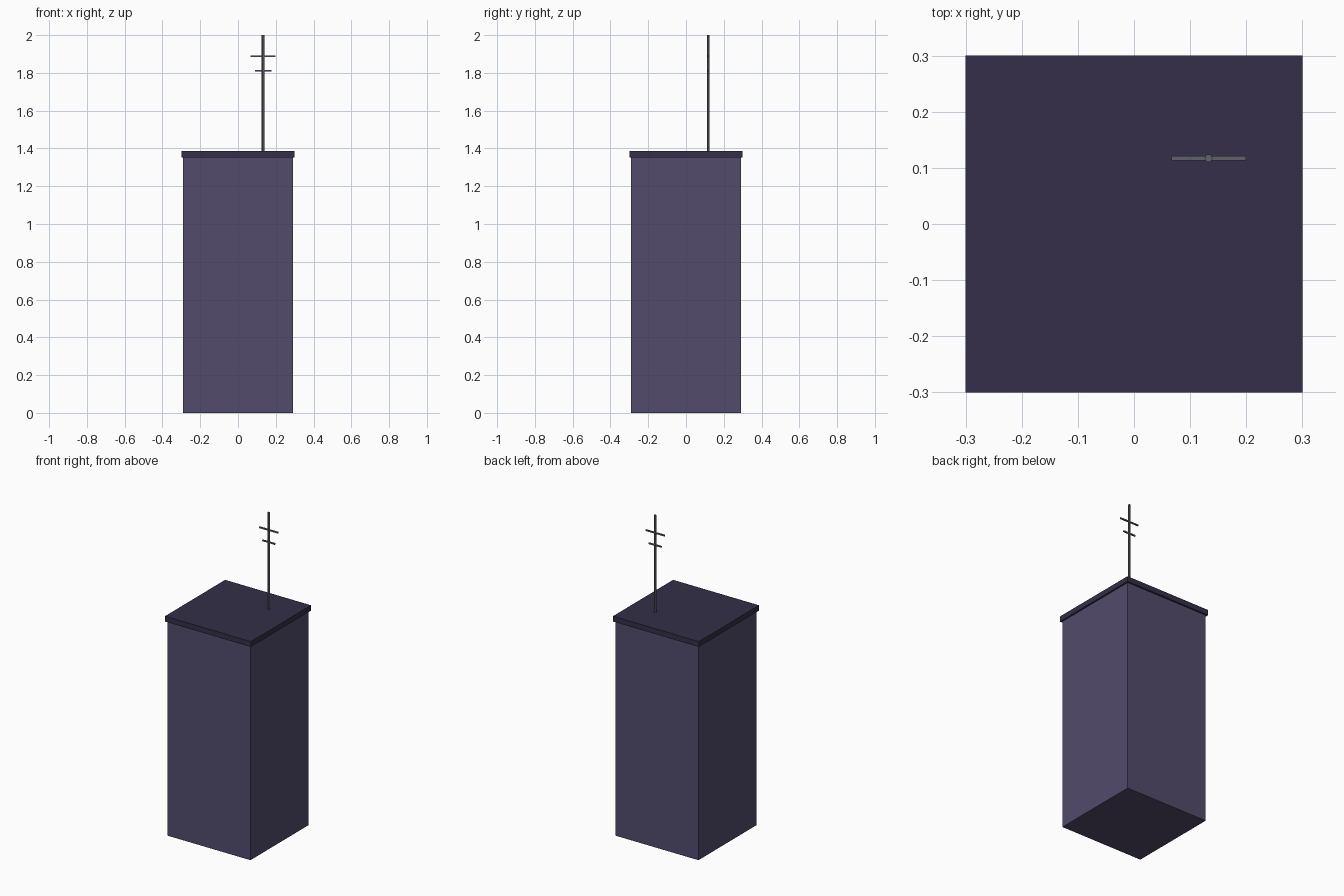
import bpy, math

if "Cube" in bpy.data.objects:
    bpy.data.objects.remove(bpy.data.objects["Cube"])

def material(name, rgb):
    m = bpy.data.materials.new(name)
    m.diffuse_color = (*rgb, 1)
    m.use_nodes = True
    m.node_tree.nodes["Principled BSDF"].inputs["Base Color"].default_value = m.diffuse_color
    return m

wall = material("wall_purple", (0.085, 0.07, 0.15))
roof = material("roof_dark", (0.035, 0.028, 0.065))
metal = material("metal_grey", (0.12, 0.12, 0.15))

def box(name, centre, size, mat):
    bpy.ops.mesh.primitive_cube_add(size=1, location=centre)
    o = bpy.context.object
    o.name = name
    o.scale = size
    bpy.ops.object.transform_apply(location=False, rotation=False, scale=True)
    o.data.materials.append(mat)
    return o

# Tower block and overhanging roof slab
BODY_TOP, ROOF_TOP = 1.353, 1.387
box("tower_body", (0, 0, BODY_TOP / 2), (0.58, 0.58, BODY_TOP), wall)
box("roof_slab", (0, 0, (BODY_TOP + ROOF_TOP) / 2), (0.6, 0.6, ROOF_TOP - BODY_TOP), roof)

# Antenna mast standing on the roof
MX, MY = 0.133, 0.117
bpy.ops.mesh.primitive_cylinder_add(vertices=6, radius=0.0075, depth=2 - ROOF_TOP,
                                    location=(MX, MY, (2 + ROOF_TOP) / 2),
                                    rotation=(0, 0, math.radians(30)))
mast = bpy.context.object
mast.name = "antenna_mast"
mast.data.materials.append(metal)

# Antenna crossbars
for name, z, length in (("upper_crossbar", 1.888, 0.133), ("lower_crossbar", 1.811, 0.087)):
    box(name, (MX, MY, z), (length, 0.0075, 0.0085), metal)
